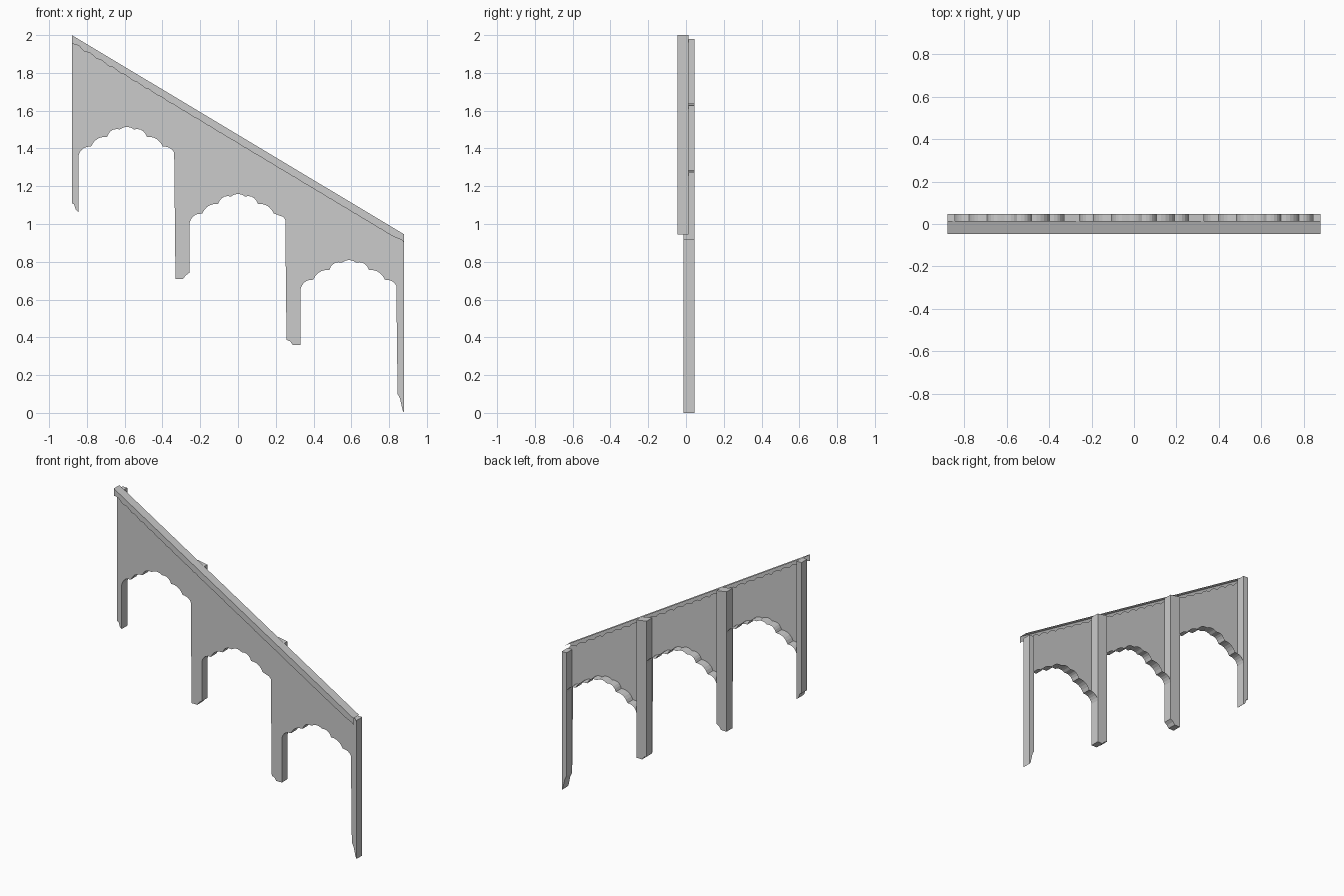
import bpy, bmesh, math

if "Cube" in bpy.data.objects:
    bpy.data.objects.remove(bpy.data.objects["Cube"])

FRONT, BACK = -0.013, 0.046      # wall sheet and rear of the piers
RAIL_F, RAIL_B = -0.046, 0.013   # sloping rail
SLOPE = 1.055 / 1.76


def roof(x):
    return 2.0 - SLOPE * (x + 0.88)


def make(name, build):
    bm = bmesh.new()
    build(bm)
    me = bpy.data.meshes.new(name)
    bm.to_mesh(me)
    bm.free()
    ob = bpy.data.objects.new(name, me)
    bpy.context.collection.objects.link(ob)
    return ob


def sheet(bm, pts, y):
    f = bm.faces.new([bm.verts.new((x, y, z)) for x, z in pts])
    bmesh.ops.triangulate(bm, faces=[f])


def ribbon(bm, pts, y0, y1, closed=False):
    a = [bm.verts.new((x, y0, z)) for x, z in pts]
    b = [bm.verts.new((x, y1, z)) for x, z in pts]
    n = len(pts)
    for i in range(n if closed else n - 1):
        j = (i + 1) % n
        bm.faces.new((a[i], a[j], b[j], b[i]))
    return b


def bulge(p, q, sag, n=5):
    """Points along an arc bulging to the left of p->q, without q."""
    dx, dz = q[0] - p[0], q[1] - p[1]
    l = math.hypot(dx, dz)
    out = []
    for i in range(n):
        t = i / n
        h = sag * 4 * t * (1 - t)
        out.append((p[0] + dx * t - dz / l * h, p[1] + dz * t + dx / l * h))
    return out


def scalloped_edge(drop, count=27):
    """Scalloped line parallel to the slope, from left to right."""
    xs = [-0.88 + 1.76 * i / count for i in range(count + 1)]
    pts = []
    for a, b in zip(xs, xs[1:]):
        pts += bulge((a, roof(a) - drop), (b, roof(b) - drop), 0.011, 4)
    return pts + [(0.88, roof(0.88) - drop)]


# Multifoil arch line, left to right, seven lobes
half = [(-0.257, 0), (-0.19, 0.05), (-0.105, 0.102), (-0.037, 0.141)]
cusps = half + [(-x, z) for x, z in reversed(half)]
arch = []
for p, q in zip(cusps, cusps[1:]):
    arch += bulge(p, q, 0.017 if abs(p[0] + q[0]) > 0.01 else 0.013)
arch.append(cusps[-1])
arches = [[(x + cx, z + sz) for x, z in arch]
          for cx, sz in ((-0.588, 1.36), (0, 1.005), (0.588, 0.655))]

# Feet of the piers, left to right, with stepped bottoms
feet = [
    [(-0.88, 1.11), (-0.868, 1.105), (-0.858, 1.075), (-0.845, 1.064)],
    [(-0.331, 0.71), (-0.29, 0.71), (-0.277, 0.728), (-0.257, 0.742)],
    [(0.257, 0.387), (0.277, 0.378), (0.29, 0.36), (0.331, 0.36)],
    [(0.845, 0.10), (0.858, 0.075), (0.872, 0.012), (0.88, 0.0)],
]

# Wall sheet with the arches and pier fronts cut in one outline
outline = list(feet[0])
for a, f in zip(arches, feet[1:]):
    outline += a + f
outline += list(reversed(scalloped_edge(0.033)))
make("arcade_wall", lambda bm: sheet(bm, outline, FRONT))

# Arch undersides
for i, a in enumerate(arches):
    make(f"arch_underside_{i + 1}", lambda bm: ribbon(bm, a, FRONT, BACK))

# Piers running up behind the wall
for i, f in enumerate(feet):
    l, r = f[0][0], f[-1][0]
    tops = [(r, roof(r) - (0.026 if i == 3 else 0.0)),
            (l, roof(r) + (0.012 if i in (1, 2) else 0.0) - (0.026 if i == 3 else 0.0))]
    prof = f + tops

    def pier(bm):
        ribbon(bm, prof, FRONT, BACK, closed=True)
        sheet(bm, prof, BACK)
    make(f"pier_{i + 1}", pier)

# Sloping rail: top board and scalloped fascia
ends = [(-0.88, 2.0), (0.88, roof(0.88))]
make("rail_top", lambda bm: ribbon(bm, ends, RAIL_F, RAIL_B))
make("rail_fascia", lambda bm: sheet(
    bm, scalloped_edge(0.047) + list(reversed(ends)), RAIL_F))

# Weld and orient each part
for ob in bpy.context.collection.objects:
    bm = bmesh.new()
    bm.from_mesh(ob.data)
    bmesh.ops.remove_doubles(bm, verts=bm.verts, dist=0.0001)
    bmesh.ops.recalc_face_normals(bm, faces=bm.faces)
    bm.to_mesh(ob.data)
    bm.free()
